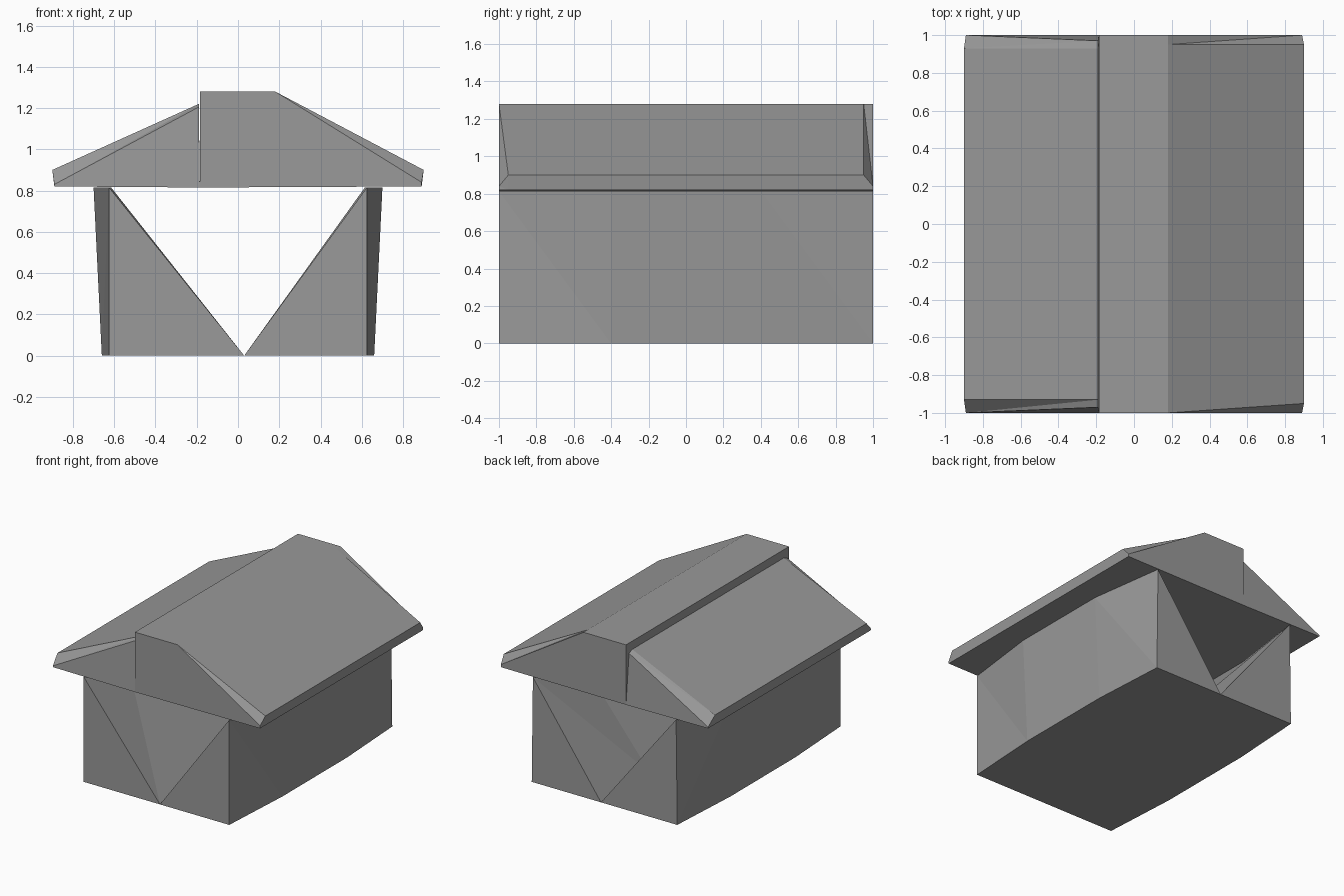
import bpy

cube = bpy.data.objects.get("Cube")
if cube:
    bpy.data.objects.remove(cube, do_unlink=True)

grey = bpy.data.materials.new("mid grey")
grey.use_nodes = True
colour = (0.32, 0.32, 0.32, 1)
grey.diffuse_color = colour
grey.node_tree.nodes["Principled BSDF"].inputs["Base Color"].default_value = colour


def loft(name, sections):
    """Join equal cross-sections, given from front to back, into a closed solid."""
    n = len(sections[0])
    verts = [p for s in sections for p in s]
    faces = [tuple(range(n)), tuple(range(len(verts) - n, len(verts)))[::-1]]
    for k in range(len(sections) - 1):
        a, b = k * n, (k + 1) * n
        for i in range(n):
            j = (i + 1) % n
            faces += [(a + i, b + i, b + j), (a + i, b + j, a + j)]
    mesh = bpy.data.meshes.new(name)
    mesh.from_pydata(verts, [], faces)
    mesh.materials.append(grey)
    obj = bpy.data.objects.new(name, mesh)
    bpy.context.collection.objects.link(obj)
    # Make every face point outwards
    import bmesh
    bm = bmesh.new()
    bm.from_mesh(mesh)
    bmesh.ops.recalc_face_normals(bm, faces=bm.faces)
    bm.to_mesh(mesh)
    bm.free()
    return obj


def wall(name, side):
    """Wedge wall with a bulging outer face and an inner slope."""
    sections = []
    for y, foot, top in ((-1, .625, .625), (-.4, .66, .7), (.4, .66, .7), (1, .625, .615)):
        sections.append([(side * foot, y, 0), (.03, y, 0), (side * top, y, .815)])
    return loft(name, sections)


def roof(name, end, body):
    """Roof half: end and body profiles hold (x, z, inset from the gable)."""
    front = [[(x, -1 + d, z) for x, z, d in p] for p in (end, body)]
    back = [[(x, 1 - d, z) for x, z, d in p] for p in (body, end)]
    return loft(name, front + back)


# Two wedge walls that meet in a V along the floor
wall("wall_left", 1)
wall("wall_right", -1)

# Lower roof slope with a bevelled gable edge
roof("roof_lower_slope",
     [(-.89, .82, 0), (-.89, .83, 0), (-.19, 1.205, .03), (-.185, .815, 0)],
     [(-.89, .82, .07), (-.9, .9, .07), (-.19, 1.22, .07), (-.185, .815, .07)])

# Raised roof with flat ridge and long slope
roof("roof_upper_slope",
     [(-.185, .815, 0), (-.185, 1.28, 0), (.18, 1.28, 0), (.89, .84, 0), (.89, .82, 0)],
     [(-.185, .815, .05), (-.185, 1.28, .05), (.18, 1.28, .05), (.9, .9, .05), (.89, .82, .05)])
